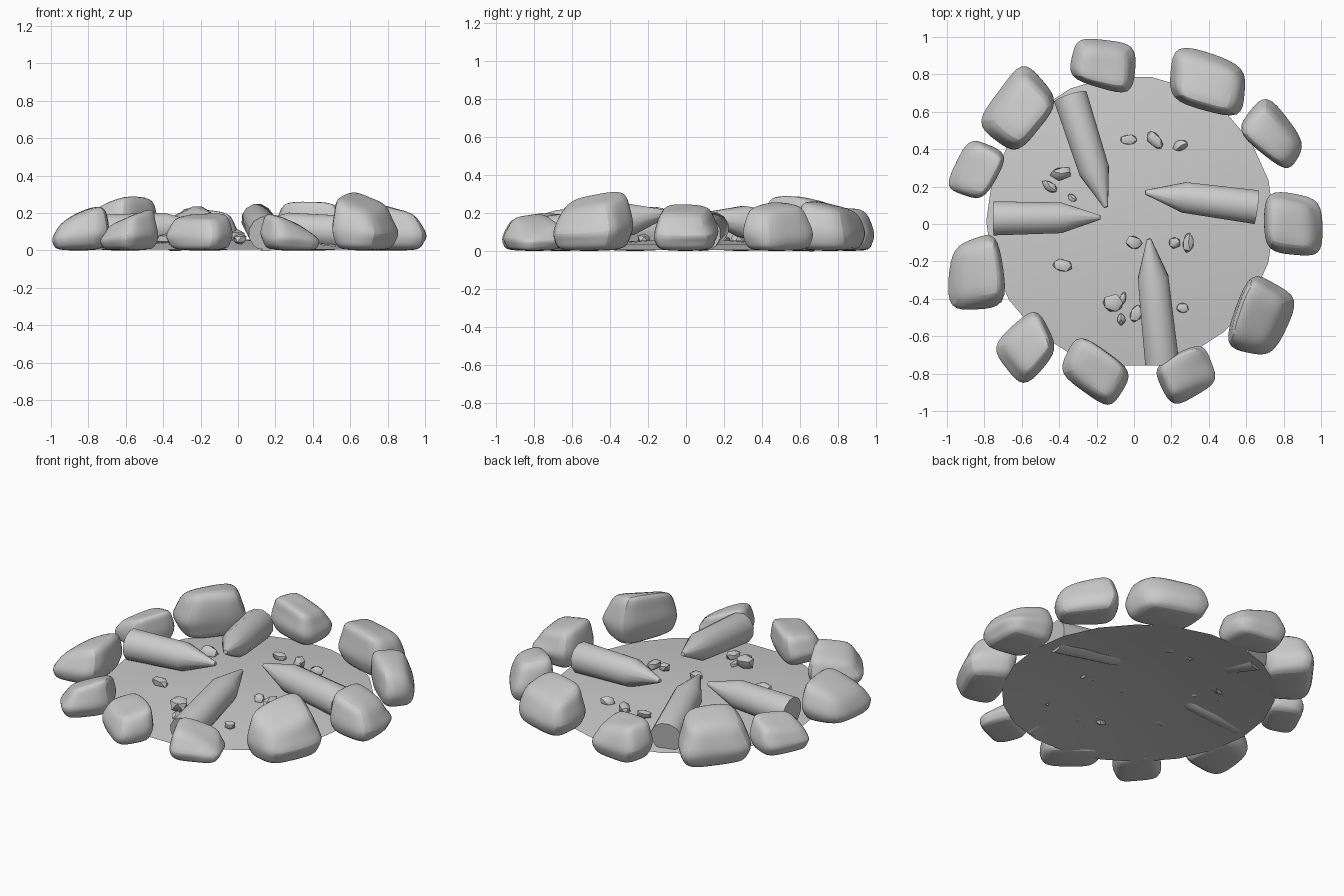
import bpy, bmesh, math, random
from mathutils import Vector, Matrix

random.seed(4)
if "Cube" in bpy.data.objects:
    bpy.data.objects.remove(bpy.data.objects["Cube"])

grey = bpy.data.materials.new("stone_grey")
grey.use_nodes = True
grey.diffuse_color = (0.6, 0.6, 0.6, 1)
grey.node_tree.nodes["Principled BSDF"].inputs["Base Color"].default_value = (0.6, 0.6, 0.6, 1)

RIM, RISE = 0.004, 0.056  # ground height at its edge, and its extra height in the middle


def finish(bm, name, angle, levels=0):
    """Turn a bmesh into a grey, smooth shaded object."""
    bmesh.ops.recalc_face_normals(bm, faces=bm.faces)
    mesh = bpy.data.meshes.new(name)
    bm.to_mesh(mesh)
    bm.free()
    mesh.materials.append(grey)
    obj = bpy.data.objects.new(name, mesh)
    bpy.context.collection.objects.link(obj)
    if levels:
        sub = obj.modifiers.new("rounding", 'SUBSURF')
        sub.levels = sub.render_levels = levels
    bpy.ops.object.select_all(action='DESELECT')
    obj.select_set(True)
    bpy.context.view_layer.objects.active = obj
    bpy.ops.object.shade_smooth_by_angle(angle=math.radians(angle))


def skin(bm, rings):
    """Bridge equal rings of points and cap both ends."""
    loops = [[bm.verts.new(p) for p in ring] for ring in rings]
    n = len(loops[0])
    for low, high in zip(loops, loops[1:]):
        for i in range(n):
            j = (i + 1) % n
            bm.faces.new((low[i], low[j], high[j], high[i]))
    bm.faces.new(loops[0][::-1])
    bm.faces.new(loops[-1])


def rock(name, corners, heights):
    """Rounded boulder from a four cornered plan and the height of each corner."""
    plan = [Vector((x, y, 0)) for x, y in corners]
    mid = sum(plan, Vector()) / 4

    def ring(scale, rise, lean=1.0):
        return [mid * lean + (p - mid) * scale + Vector((0, 0, h * rise))
                for p, h in zip(plan, heights)]

    bm = bmesh.new()
    skin(bm, [ring(0.86, 0), ring(1.07, 0.42), ring(0.78, 1.04, 0.975)])
    bmesh.ops.subdivide_edges(bm, edges=bm.edges, cuts=1, use_grid_fill=True)
    for v in bm.verts:
        if v.co.z > 0.01:
            v.co += Vector([random.uniform(-0.012, 0.012) for _ in range(3)])
    finish(bm, name, 60, levels=2)


def log(name, end, tip):
    """Round log with a flat outer end and a sharpened inner end."""
    end, tip = Vector(end), Vector(tip)
    axis = tip - end
    length = axis.length
    turn = axis.to_track_quat('Z', 'Y')
    sides = 12
    rings = []
    for along, radius in ((0, 0.094), (length - 0.21, 0.085), (length, 0.012)):
        rings.append([end + turn @ Vector((radius * math.cos(a), radius * math.sin(a), along))
                      for a in (math.tau * (i + 0.5) / sides for i in range(sides))])
    bm = bmesh.new()
    skin(bm, rings)
    finish(bm, name, 40)


def pebble(name, x, y, length, width, angle):
    """Small faceted stone resting on the ground."""
    bm = bmesh.new()
    bmesh.ops.create_icosphere(bm, subdivisions=1, radius=1)
    for v in bm.verts:
        v.co *= random.uniform(0.85, 1.15)
    ground = RIM + RISE * (1 - (x * x + y * y) / 0.6)
    place = (Matrix.Translation((x, y, ground + width * 0.3))
             @ Matrix.Rotation(math.radians(angle), 4, 'Z')
             @ Matrix.Diagonal((length / 2, width / 2, width * 0.45, 1)))
    bmesh.ops.transform(bm, matrix=place, verts=bm.verts)
    finish(bm, name, 40)


# Ground: a shallow domed sheet
bm = bmesh.new()
sides = 22
centre = bm.verts.new((-0.02, 0.015, RIM + RISE))
previous = None
for reach in (0.35, 0.7, 1):
    loop = []
    for i in range(sides):
        a = math.tau * i / sides
        loop.append(bm.verts.new((reach * 0.77 * math.cos(a) - 0.02,
                                  reach * 0.78 * math.sin(a) + 0.015,
                                  RIM + RISE * (1 - reach ** 2))))
    for i in range(sides):
        j = (i + 1) % sides
        if previous:
            bm.faces.new((previous[i], loop[i], loop[j], previous[j]))
        else:
            bm.faces.new((centre, loop[i], loop[j]))
    previous = loop
finish(bm, "ground_disc", 60)

# Ring of boulders
rock("rock_back", [(-.35, .79), (-.01, .69), (0, .96), (-.30, 1.0)], (.24, .2, .17, .22))
rock("rock_back_left", [(.19, .67), (.57, .56), (.61, .84), (.21, .97)], (.26, .26, .22, .22))
rock("rock_left_back", [(.54, .50), (.82, .27), (.92, .43), (.71, .70)], (.27, .23, .19, .24))
rock("rock_left", [(.70, -.14), (1.0, -.18), (1.0, .13), (.71, .18)], (.26, .19, .17, .24))
rock("rock_left_front", [(.48, -.66), (.73, -.72), (.88, -.40), (.62, -.25)], (.27, .19, .25, .33))
rock("rock_front_left", [(.20, -.98), (.46, -.85), (.37, -.63), (.10, -.77)], (.18, .09, .13, .22))
rock("rock_front_right", [(-.40, -.80), (-.13, -1.0), (0, -.80), (-.29, -.58)], (.17, .17, .2, .19))
rock("rock_right_front", [(-.77, -.66), (-.59, -.88), (-.41, -.67), (-.53, -.43)], (.13, .18, .23, .18))
rock("rock_right", [(-1.0, -.46), (-.69, -.44), (-.73, -.05), (-.97, -.12)], (.15, .24, .25, .16))
rock("rock_right_back", [(-1.02, .19), (-.82, .12), (-.67, .37), (-.88, .47)], (.12, .19, .22, .17))
rock("rock_back_right", [(-.85, .54), (-.62, .37), (-.40, .66), (-.60, .88)], (.22, .3, .27, .25))

# Logs pointing at the middle
log("log_right", (-.75, .03, .1), (-.18, .035, .13))
log("log_front", (.15, -.74, .09), (.08, -.08, .2))
log("log_back", (-.34, .68, .085), (-.15, .09, .19))
log("log_left", (.655, .09, .09), (.06, .17, .135))

# Scattered pebbles: x, y, length, width, angle
pebbles = [(-.03, .45, .1, .06, 0), (.11, .45, .12, .07, -50), (.25, .42, .09, .06, 20),
           (-.39, .27, .12, .08, 10), (-.45, .2, .1, .06, -35), (-.33, .14, .06, .04, -30),
           (-.38, -.22, .12, .07, 0), (0, -.1, .1, .07, -30), (.22, -.1, .07, .07, 0),
           (.29, -.1, .11, .07, 80), (-.11, -.42, .12, .1, 0), (-.06, -.4, .08, .04, 70),
           (.01, -.48, .1, .07, 75), (-.07, -.51, .07, .05, 90), (.26, -.45, .08, .06, -20)]
for number, values in enumerate(pebbles, 1):
    pebble(f"pebble_{number}", *values)
